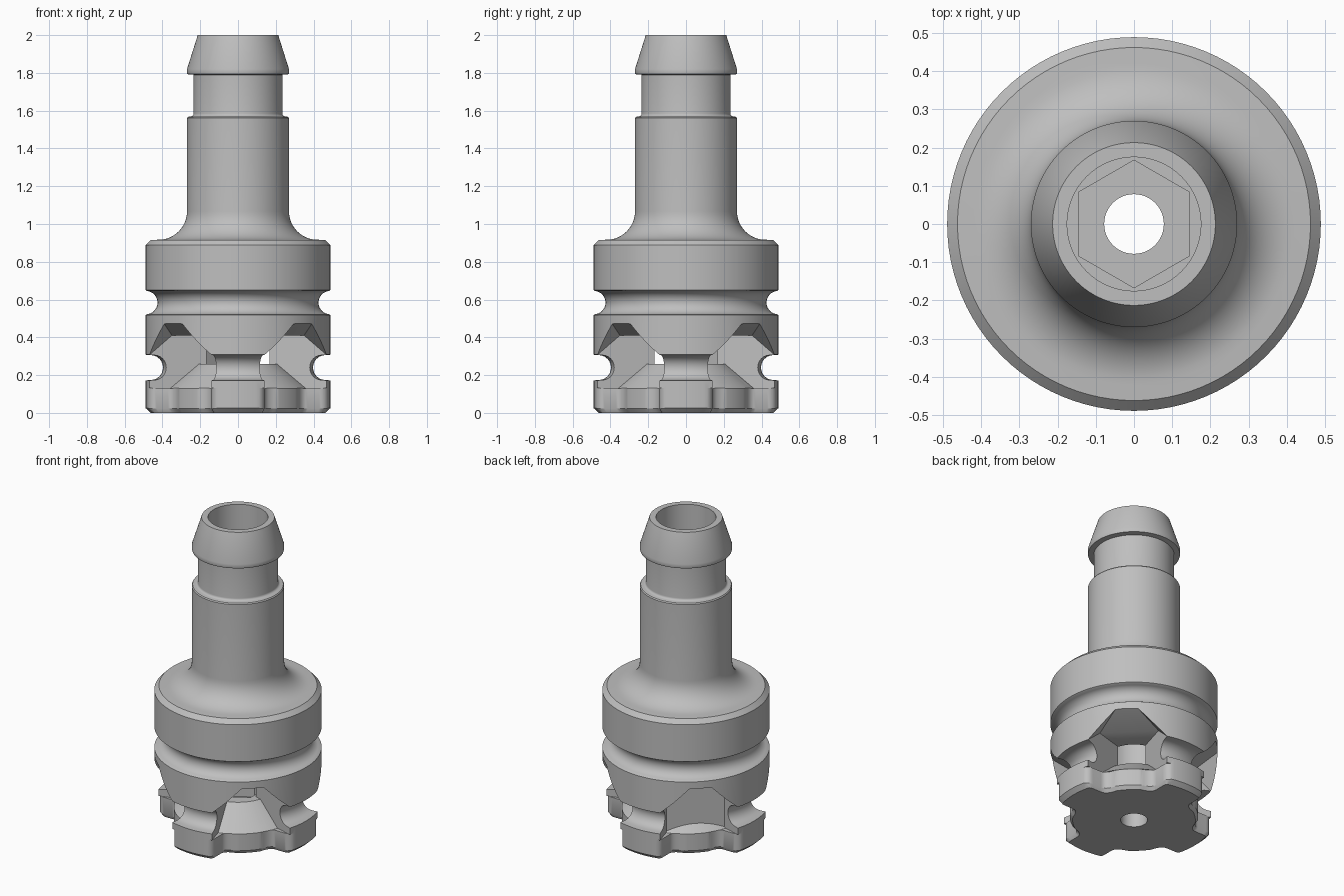
import bpy, bmesh, math
from mathutils import Matrix, Vector

cube = bpy.data.objects.get("Cube")
if cube:
    bpy.data.objects.remove(cube, do_unlink=True)

steel = bpy.data.materials.new("steel_grey")
steel.use_nodes = True
COLOUR = (0.52, 0.52, 0.52, 1)
steel.diffuse_color = COLOUR
steel.node_tree.nodes["Principled BSDF"].inputs["Base Color"].default_value = COLOUR


def make(name, bm):
    bmesh.ops.recalc_face_normals(bm, faces=bm.faces)
    mesh = bpy.data.meshes.new(name)
    bm.to_mesh(mesh)
    bm.free()
    mesh.materials.append(steel)
    obj = bpy.data.objects.new(name, mesh)
    bpy.context.collection.objects.link(obj)
    return obj


def arc(cx, cz, r, start, end, steps=12):
    angles = [math.radians(start + (end - start) * i / steps) for i in range(steps + 1)]
    return [(cx + r * math.cos(a), cz + r * math.sin(a)) for a in angles]


def bezier(a, b, c, steps=7):
    a, b, c = Vector(a), Vector(b), Vector(c)
    ts = [i / steps for i in range(steps + 1)]
    return [tuple(a * (1 - t) ** 2 + b * 2 * t * (1 - t) + c * t * t) for t in ts]


def skin(rings, capped=True, wrap=False):
    """Join equal rings of points into a solid."""
    bm = bmesh.new()
    loops = [[bm.verts.new(p) for p in ring] for ring in rings]
    n = len(loops[0])
    pairs = list(zip(loops, loops[1:] + loops[:1])) if wrap else list(zip(loops, loops[1:]))
    for a, b in pairs:
        for i in range(n):
            j = (i + 1) % n
            bm.faces.new((a[i], a[j], b[j], b[i]))
    if capped:
        bm.faces.new(loops[0])
        bm.faces.new(loops[-1])
    return bm


def solid_hull(points):
    """Convex solid from (depth, half width, height) points about the quadrant's diagonal."""
    bm = bmesh.new()
    for d, l, z in points:
        for s in (-l, l):
            bm.verts.new(((d + s) / math.sqrt(2), (d - s) / math.sqrt(2), z))
    bmesh.ops.convex_hull(bm, input=bm.verts)
    bmesh.ops.dissolve_limit(bm, angle_limit=0.01, verts=bm.verts, edges=bm.edges)
    return bm


def circle(r, z, n=96):
    return [(r * math.sin(math.tau * i / n), r * math.cos(math.tau * i / n), z) for i in range(n)]


def quarter_turn(bm, k):
    bmesh.ops.rotate(bm, verts=bm.verts, cent=(0, 0, 0), matrix=Matrix.Rotation(k * math.pi / 2, 3, "Z"))
    return bm


def subtract(target, cutter):
    cutter.hide_render = True
    mod = target.modifiers.new("cut", "BOOLEAN")
    mod.operation = "DIFFERENCE"
    mod.solver = "EXACT"
    mod.object = cutter
    bpy.context.view_layer.update()
    graph = bpy.context.evaluated_depsgraph_get()
    mesh = bpy.data.meshes.new_from_object(target.evaluated_get(graph))
    target.modifiers.clear()
    target.data = mesh
    bpy.data.objects.remove(cutter, do_unlink=True)


# Turned body: outer profile from the base up, then the bore back down
R = 0.489
profile = [(0.462, 0), (R, 0.025), (R, 0.172)]
profile += arc(0.463, 0.24, 0.066, 270, 90)
profile += [(R, 0.308), (R, 0.518)]
profile += arc(0.488, 0.584, 0.062, 265, 95)
profile += [(R, 0.65), (R, 0.888), (0.462, 0.915)]
profile += arc(0.42, 1.067, 0.15, 270, 180)
profile += [(0.27, 1.56), (0.265, 1.567), (0.25, 1.57)]
profile += arc(0.25, 1.585, 0.015, 270, 180, 5)
profile += [(0.235, 1.79), (0.268, 1.793), (0.27, 1.8), (0.27, 1.82), (0.213, 2.0)]
profile += [(0.175, 2.0), (0.175, 0.26), (0.078, 0.26), (0.078, 0)]
body = make("tool_holder_body", skin([circle(r, z) for r, z in profile], capped=False, wrap=True))

# Hexagonal socket in the hub
subtract(body, make("hex_cutter", skin([circle(0.167, z, 6) for z in (0.13, 0.28)])))

# Gap between two base lobes: rounded lobe corner, fillet, hub wall, mirrored
side = [(0.1, 0.75)] + bezier((0.1, 0.48), (0.14, 0.47), (0.14, 0.43))
side += bezier((0.14, 0.37), (0.14, 0.328), (0.21, 0.311))
hub = arc(0, 0, 0.375, 54, 36, 8)
notch = side + hub + [(y, x) for x, y in reversed(side)] + [(0.75, 0.75)]

# Pocket solids: an inner wedge with a flat ceiling, an outer part with a raised three-sided roof
inner = [(d, l, z) for d, l in ((0.1, 0.049), (0.327, 0.174)) for z in (0.13, 0.41)]
outer = [(0.323, 0.172, 0.13), (0.323, 0.172, 0.41), (0.533, 0.288, 0.13),
         (0.533, 0.288, 0.21), (0.559, 0.019, 0.5)]

for k in range(4):
    for points in (inner, outer):
        pocket = make("pocket_cutter", quarter_turn(solid_hull(points), k))
        # Conical hub stays standing inside the pocket
        subtract(pocket, make("hub_cone", skin([circle(0.387, 0.12), circle(0.215, 0.26)])))
        subtract(body, pocket)

    # Flared at the bottom edge for the chamfer
    rings = [[(x - s, y - s, z) for x, y in notch]
             for s, z in ((0.022, -0.02), (0, 0.022), (0, 0.1305))]
    subtract(body, make("notch_cutter", quarter_turn(skin(rings), k)))

body.data.materials.clear()
body.data.materials.append(steel)
for p in body.data.polygons:
    p.material_index = 0

bpy.ops.object.select_all(action="DESELECT")
body.select_set(True)
bpy.context.view_layer.objects.active = body
bpy.ops.object.shade_smooth_by_angle(angle=math.radians(28))
